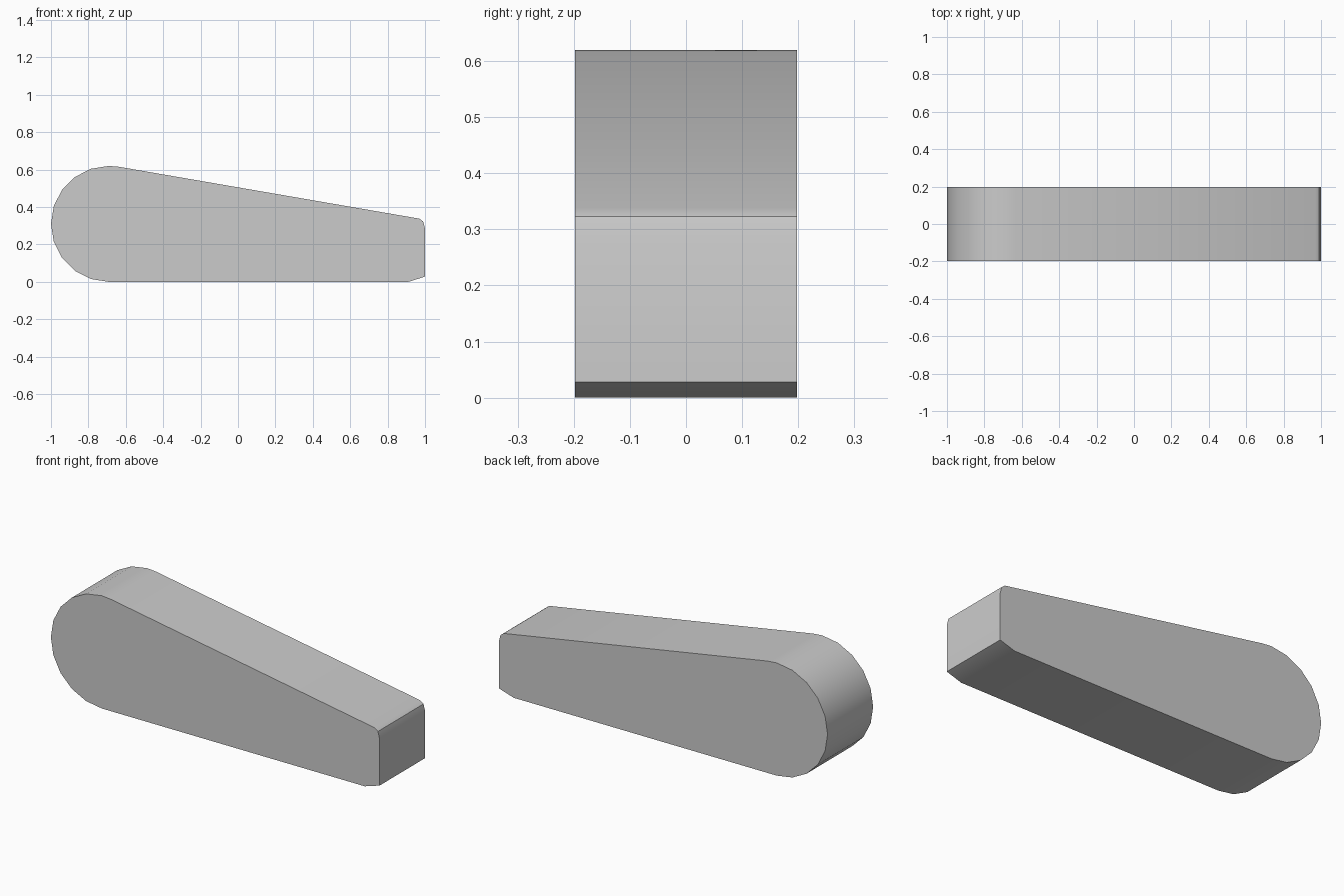
import bpy
import bmesh
from math import cos, sin, radians

cube = bpy.data.objects.get("Cube")
if cube:
    bpy.data.objects.remove(cube, do_unlink=True)

RADIUS, HALF_DEPTH, STEPS = 0.31, 0.198, 10

# Single grey material
grey = bpy.data.materials.new("light_grey")
grey.use_nodes = True
color = (0.6, 0.6, 0.6, 1)
grey.diffuse_color = color
grey.node_tree.nodes["Principled BSDF"].inputs["Base Color"].default_value = color

# Side profile: round end, then the blunt narrow end
angles = [80] + [90 + 180 * i / STEPS for i in range(STEPS + 1)]
profile = [(RADIUS - 1 + RADIUS * cos(radians(a)),
            RADIUS + RADIUS * sin(radians(a))) for a in angles]
profile += [(0.91, 0), (1, 0.028), (1, 0.285), (0.99, 0.323), (0.97, 0.338)]

# Extrude the profile across the depth
bm = bmesh.new()
face = bm.faces.new([bm.verts.new((x, -HALF_DEPTH, z)) for x, z in profile])
extruded = bmesh.ops.extrude_face_region(bm, geom=[face], use_keep_orig=True)
verts = [v for v in extruded["geom"] if isinstance(v, bmesh.types.BMVert)]
bmesh.ops.translate(bm, verts=verts, vec=(0, 2 * HALF_DEPTH, 0))
bmesh.ops.recalc_face_normals(bm, faces=bm.faces)

mesh = bpy.data.meshes.new("tapered_block")
bm.to_mesh(mesh)
bm.free()
mesh.materials.append(grey)
block = bpy.data.objects.new("tapered_block", mesh)
bpy.context.collection.objects.link(block)

# Smooth the rounded end and keep the rims sharp
bpy.ops.object.select_all(action="DESELECT")
block.select_set(True)
bpy.context.view_layer.objects.active = block
bpy.ops.object.shade_smooth_by_angle(angle=radians(35))
